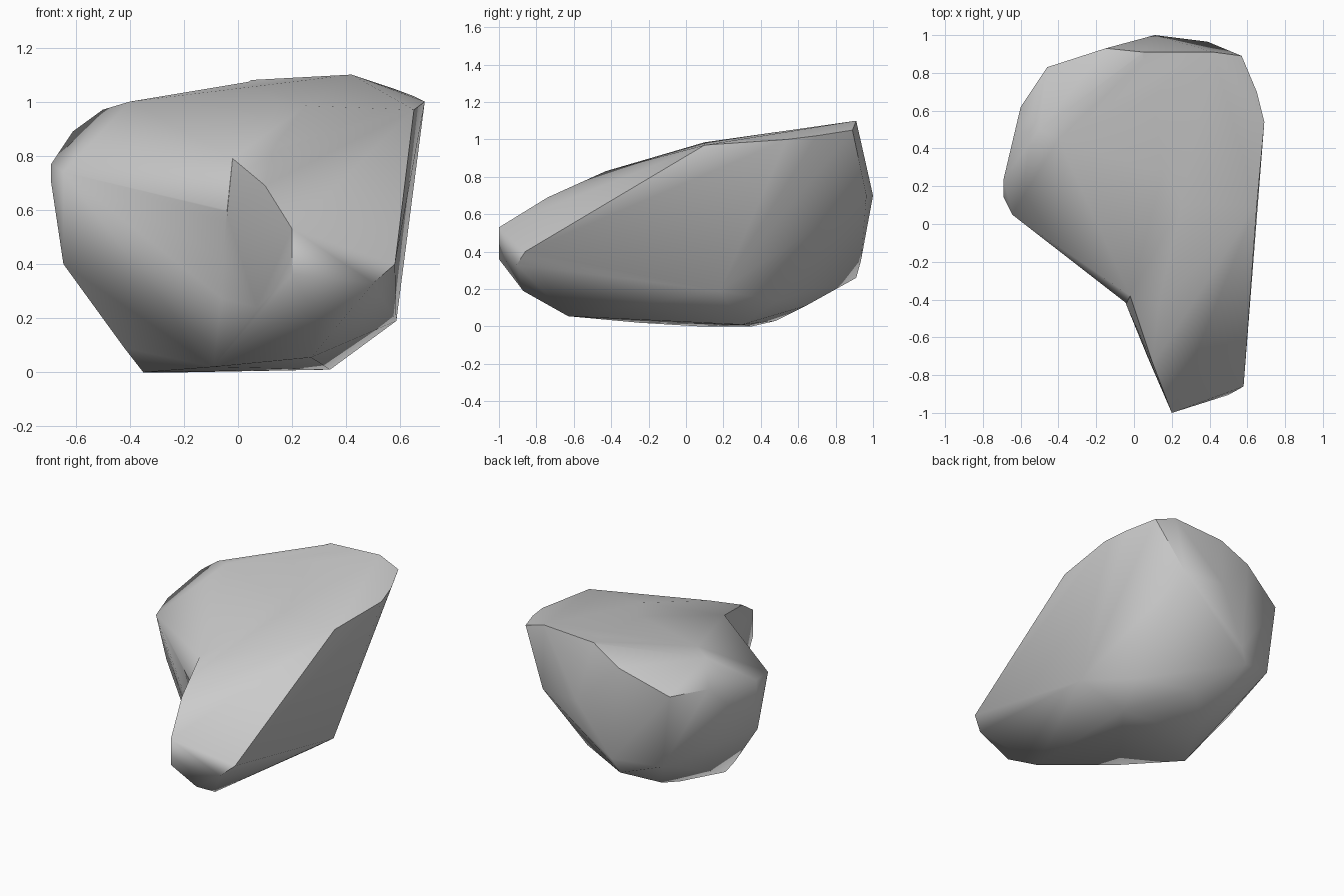
import bpy, bmesh


def hull(name, points):
    """Chiselled stone mass: convex skin around its main corners."""
    bm = bmesh.new()
    for p in points:
        bm.verts.new(p)
    bmesh.ops.convex_hull(bm, input=bm.verts[:])
    loose = [v for v in bm.verts if not v.link_faces]
    bmesh.ops.delete(bm, geom=loose, context='VERTS')
    bmesh.ops.recalc_face_normals(bm, faces=bm.faces[:])
    mesh = bpy.data.meshes.new(name)
    bm.to_mesh(mesh)
    bm.free()
    ob = bpy.data.objects.new(name, mesh)
    bpy.context.collection.objects.link(ob)
    return ob


# Corners shared by both masses
rim = [(0.42, 0.91, 1.10), (0.57, 0.89, 1.05), (0.69, 0.54, 1.00), (0.65, 0.10, 0.97)]
belly = [(0.585, 0.18, 0.19), (0.34, 0.30, 0.01), (0.39, 0.49, 0.14), (-0.09, -0.25, 0.02)]
back = [(0.11, 1.00, 0.70), (0.39, 0.965, 0.70)]
neck = [(-0.02, -0.38, 0.79)]

# Broad rear mass with the left cliff
body = hull("boulder", rim + belly + back + neck + [
    (0.65, 0.70, 1.02), (-0.15, 0.93, 0.97), (0.05, 0.91, 1.075),
    (0.28, 0.71, 0.35), (-0.10, 0.935, 0.35), (-0.15, 0.91, 0.26), (0.05, 0.64, 0.11),  # back
    (-0.46, 0.83, 0.82), (-0.40, 0.82, 0.33), (-0.60, 0.62, 0.83),  # left
    (-0.40, 0.45, 1.00), (-0.50, 0.50, 0.97), (-0.61, 0.48, 0.89),
    (-0.69, 0.24, 0.77), (-0.69, 0.14, 0.70), (-0.645, 0.05, 0.74), (-0.645, 0.16, 0.40),
    (-0.04, -0.42, 0.60), (-0.03, -0.37, 0.25),
    (-0.42, 0.08, 0.09), (-0.35, 0.08, 0.0), (-0.20, 0.35, 0.0), (-0.16, 0.48, 0.03),  # foot
])

# Narrow snout running forward along the right side
snout = hull("snout", rim + belly + back + neck + [
    (0.20, -1.00, 0.53), (0.20, -1.00, 0.36), (0.50, -0.905, 0.33), (0.58, -0.86, 0.40),  # tip
    (0.30, -0.87, 0.19), (0.10, -0.74, 0.69), (0.07, -0.70, 0.24), (0.27, -0.63, 0.055),
    (-0.04, -0.43, 0.58), (0.0, -0.47, 0.14), (0.13, -0.43, 0.83),
    (0.25, 0.10, 0.985), (0.05, 0.91, 1.08), (-0.15, 0.93, 0.97), (-0.20, 0.10, 0.005),  # root
])

# Fuse both into one rock
union = body.modifiers.new("fuse", 'BOOLEAN')
union.operation = 'UNION'
union.solver = 'EXACT'
union.object = snout
bpy.context.view_layer.objects.active = body
body.select_set(True)
bpy.ops.object.modifier_apply(modifier="fuse")
bpy.data.objects.remove(snout, do_unlink=True)
body.name = "rock"

# Smooth worn faces, crisp breaks
body.select_set(True)
bpy.ops.object.shade_smooth_by_angle(angle=0.9)
